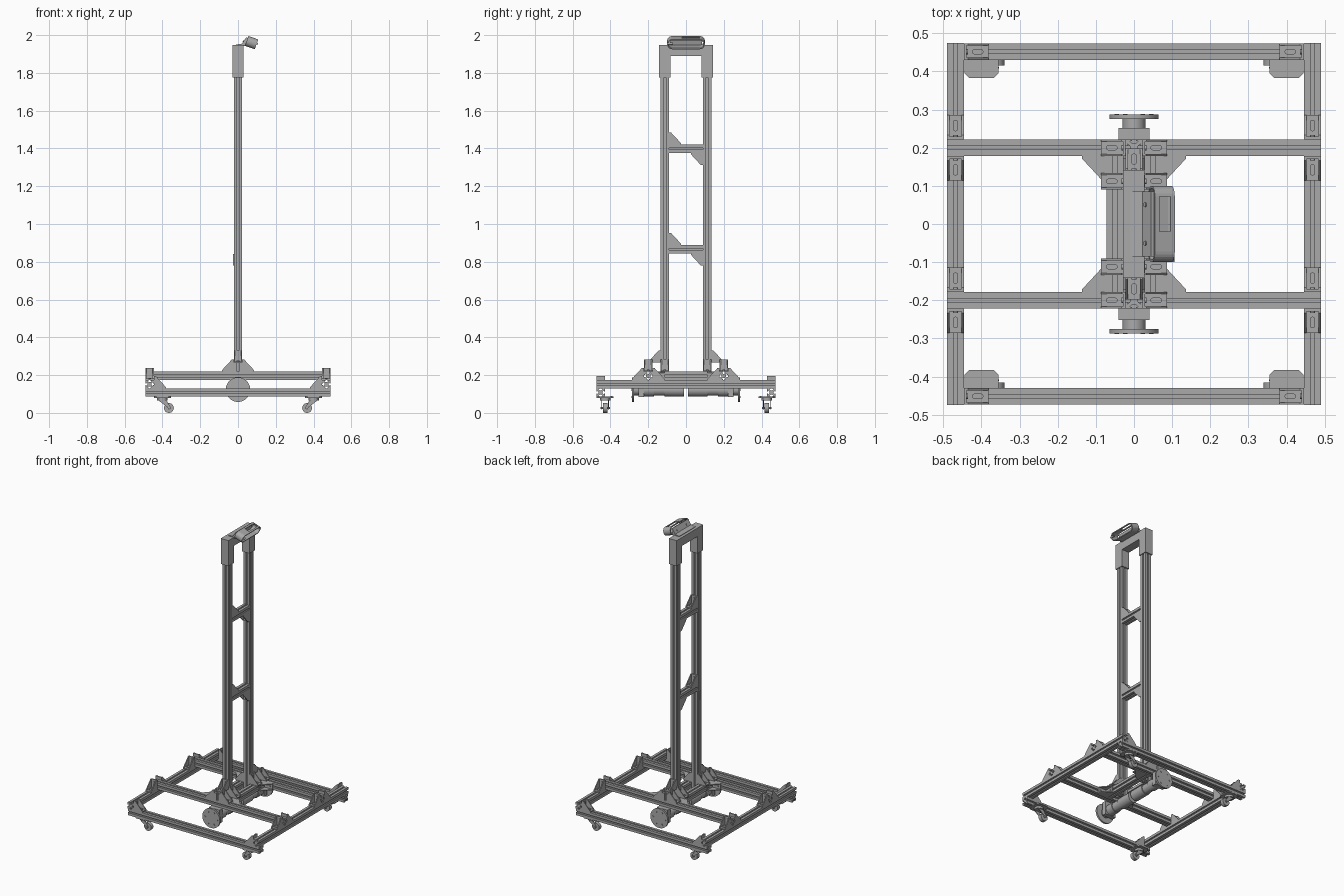
import bpy, bmesh, math
from mathutils import Vector

old = bpy.data.objects.get("Cube")
if old:
    bpy.data.objects.remove(old, do_unlink=True)

GREY = (0.4, 0.4, 0.4, 1)
metal = bpy.data.materials.new("grey metal")
metal.use_nodes = True
metal.diffuse_color = GREY
metal.node_tree.nodes["Principled BSDF"].inputs["Base Color"].default_value = GREY

X, Y, Z = Vector((1, 0, 0)), Vector((0, 1, 0)), Vector((0, 0, 1))
H = 0.022            # half width of an extrusion
SIGNS = (-1, 1)


def prism(bm, pts, origin, u, v, w, length):
    """Extrude a 2D outline lying in (u, v) along w."""
    o = Vector(origin)
    low = [bm.verts.new(o + u * a + v * b) for a, b in pts]
    high = [bm.verts.new(p.co + w * length) for p in low]
    bm.faces.new(low[::-1])
    bm.faces.new(high)
    for i in range(len(pts)):
        j = (i + 1) % len(pts)
        bm.faces.new((low[i], low[j], high[j], high[i]))


def box(bm, lo, hi):
    dx, dy, dz = (b - a for a, b in zip(lo, hi))
    prism(bm, [(0, 0), (dx, 0), (dx, dy), (0, dy)], lo, X, Y, Z, dz)


def circle(r, n=32, stretch=0):
    """Circle outline, or a slot shape when stretched."""
    pts = []
    for i in range(n):
        t = math.tau * (i + 0.5) / n
        c = math.cos(t)
        pts.append((r * c + math.copysign(stretch, c), r * math.sin(t)))
    return pts


def finish(bm, name):
    bmesh.ops.recalc_face_normals(bm, faces=bm.faces)
    mesh = bpy.data.meshes.new(name)
    bm.to_mesh(mesh)
    bm.free()
    mesh.materials.append(metal)
    mesh.shade_smooth()
    mesh.set_sharp_from_angle(angle=math.radians(30))
    obj = bpy.data.objects.new(name, mesh)
    bpy.context.collection.objects.link(obj)
    return obj


# Slotted extrusion outline: one side turned four times
SIDE = [(1, -1), (1, -.22), (.8, -.22), (.8, -.5), (.5, -.22),
        (.5, .22), (.8, .5), (.8, .22), (1, .22)]
PROFILE = []
for turn in range(4):
    for a, b in SIDE:
        for _ in range(turn):
            a, b = -b, a
        PROFILE.append((a * H, b * H))


def beam(name, start, axis, length):
    u, v = {0: (Y, Z), 1: (Z, X), 2: (X, Y)}[max(range(3), key=lambda i: abs(axis[i]))]
    bm = bmesh.new()
    prism(bm, PROFILE, start, u, v, axis, length)
    finish(bm, name)


def bracket(name, corner, a, b, size=0.064):
    """Ribbed angle bracket with legs along a and b."""
    bm = bmesh.new()
    c = a.cross(b)
    o = Vector(corner) - c * H
    t, rib = 0.007, 0.006
    tri = [(0, 0), (size, 0), (size, t), (t * 1.6, size), (0, size)]
    for shift in (0, 2 * H - rib):
        prism(bm, tri, o + c * shift, a, b, c, rib)
    for p, q in ((a, b), (b, a)):
        prism(bm, [(0, 0), (size, 0), (size, t), (0, t)], o, p, q, c, 2 * H)
        prism(bm, circle(0.007, 16, 0.008), Vector(corner) + p * 0.036 + q * t, p, c, q, 0.004)
    finish(bm, name)


# Base frame in three stacked layers
for s, side in zip(SIGNS, ("front", "back")):
    beam(side + "_beam", (-.49, s * .452, .108), X, .98)
    beam(side + "_cross_beam", (-.49, s * .2, .196), X, .98)
for s, side in zip(SIGNS, ("right", "left")):
    beam(side + "_side_beam", (s * .468, -.475, .152), Y, .95)
    beam(side + "_centre_beam", (s * .05, -.178, .196), Y, .356)

# Brackets and casters of the base
for sx in SIGNS:
    for sy in SIGNS:
        bracket("corner_bracket", (sx * .446, sy * .452, .13), X * -sx, Z)
        bracket("outer_cross_bracket", (sx * .468, sy * .222, .174), Y * sy, Z)
        bracket("inner_cross_bracket", (sx * .468, sy * .178, .174), Y * -sy, Z)
        bracket("centre_gusset", (sx * .072, sy * .178, .196), X * sx, Y * -sy)
        bracket("post_bracket", (sx * H, sy * .112, .218), X * sx, Z)
        bracket("stub_bracket", (sx * H, sy * .2, .218), X * sx, Z)

        cx, cy, wx = sx * .4, sy * .428, sx * .366
        bm = bmesh.new()
        w, d, k = .044, .045, .012
        plate = [(-w + k, -d), (w - k, -d), (w, -d + k), (w, d - k),
                 (w - k, d), (-w + k, d), (-w, d - k), (-w, -d + k)]
        prism(bm, plate, (cx, cy, .08), X, Y, Z, .006)
        prism(bm, circle(.028), (cx, cy, .066), X, Y, Z, .022)
        for px in SIGNS:
            prism(bm, circle(.006, 12), (cx + px * .034, cy - sy * .034, .084), X, Y, Z, .005)
        fork = [(cx - .02 * sx, .068), (cx + .024 * sx, .068), (wx - .01 * sx + .018 * sx, .03),
                (wx, .017), (wx - .012 * sx, .026)]
        for s in SIGNS:
            prism(bm, fork, (0, cy + s * .018 - .002, 0), X, Z, Y, .004)
        prism(bm, circle(.006, 12), (wx, cy - .025, .026), X, Z, Y, .05)
        finish(bm, "caster_mount")
        bm = bmesh.new()
        prism(bm, circle(.026), (wx, cy - .012, .026), X, Z, Y, .024)
        finish(bm, "caster_wheel")

# Drive motors with wheel hubs
for s, side in zip(SIGNS, ("front", "back")):
    bm = bmesh.new()
    for r, y0, y1 in ((.036, .01, .115), (.031, .115, .17), (.036, .17, .222)):
        prism(bm, circle(r), (0, s * y0, .122), X, Z, Y * s, y1 - y0)
    finish(bm, side + "_motor")
    bm = bmesh.new()
    prism(bm, [(-.04, .085), (.04, .085), (.04, .175), (-.04, .175)],
          (0, s * .222, 0), X, Z, Y * s, .03)
    finish(bm, side + "_motor_mount")
    bm = bmesh.new()
    prism(bm, circle(.03), (0, s * .252, .123), X, Z, Y * s, .024)
    prism(bm, circle(.065, 48), (0, s * .275, .123), X, Z, Y * s, .012)
    for i in range(6):
        t = math.tau * i / 6
        prism(bm, circle(.006, 12), (.045 * math.cos(t), s * .287, .123 + .045 * math.sin(t)),
              X, Z, Y * s, .002)
    finish(bm, side + "_wheel_hub")

# Tower posts, foot stubs and rungs
for s, side in zip(SIGNS, ("front", "back")):
    beam(side + "_post", (0, s * .112, .175), Z, 1.7)
    beam(side + "_foot_stub", (0, s * .2, .218), Z, .048)
    bracket(side + "_foot_bracket", (0, s * .134, .266), Y * s, Z)
for z in (.866, 1.398):
    beam("rung", (0, -.09, z), Y, .18)
    bracket("upper_rung_bracket", (0, -.09, z + H), Y, Z)
    bracket("lower_rung_bracket", (0, .09, z - H), -Y, -Z)
bm = bmesh.new()
box(bm, (-.027, -.12, .78), (-.02, -.104, .84))
finish(bm, "post_tab")

# Top cap bridging both posts
bm = bmesh.new()
cap = [(-.142, 1.775), (-.082, 1.775), (-.082, 1.89), (.082, 1.89),
       (.082, 1.775), (.142, 1.775), (.142, 1.947), (-.142, 1.947)]
prism(bm, cap, (-.029, 0, 0), Y, Z, X, .057)
finish(bm, "top_cap")

# Tilted holder: rounded sleeve with an opening on top
tilt = math.radians(19)
D = Vector((math.cos(tilt), 0, -math.sin(tilt)))
U = Vector((math.sin(tilt), 0, math.cos(tilt)))
start = Vector((.046, 0, 1.969))
R, FLAT, DEPTH, WALL = .0275, .0725, .055, .006
ring = []
for side in (1, -1):
    for i in range(13):
        t = math.pi * i / 12
        ring.append((side * (FLAT + R * math.sin(t)), -side * R * math.cos(t),
                     side * math.sin(t), -side * math.cos(t)))
    if side == 1:
        ring.append((-.02, R, 0, 1))
bm = bmesh.new()
for i, (a, b) in enumerate(zip(ring, ring[1:] + ring[:1])):
    quad = [(a[0], a[1]), (b[0], b[1]),
            (b[0] - b[2] * WALL, b[1] - b[3] * WALL),
            (a[0] - a[2] * WALL, a[1] - a[3] * WALL)]
    spans = ((0, .012), (.043, DEPTH)) if i == 12 else ((0, DEPTH),)
    for d0, d1 in spans:
        prism(bm, quad, start + D * d0, Y, U, D, d1 - d0)
bmesh.ops.remove_doubles(bm, verts=bm.verts, dist=1e-5)
finish(bm, "holder_sleeve")

bm = bmesh.new()
prism(bm, circle(.006, 16), (.1, -.1, 1.955), X, Z, Y, .03)
finish(bm, "holder_peg")

# Sloped plate joining the holder to the cap
bm = bmesh.new()
prism(bm, [(-.01, 1.942), (.04, 1.942), (.052, 1.985), (.044, 1.988), (.022, 1.955), (-.01, 1.95)],
      (0, -.085, 0), X, Z, Y, .17)
slope = Vector((.022, 0, .033)).normalized()
normal = Vector((-slope.z, 0, slope.x))
for s in SIGNS:
    prism(bm, circle(.006, 12), (.03, s * .05, 1.967), slope, Y, normal, .003)
finish(bm, "holder_mount")
